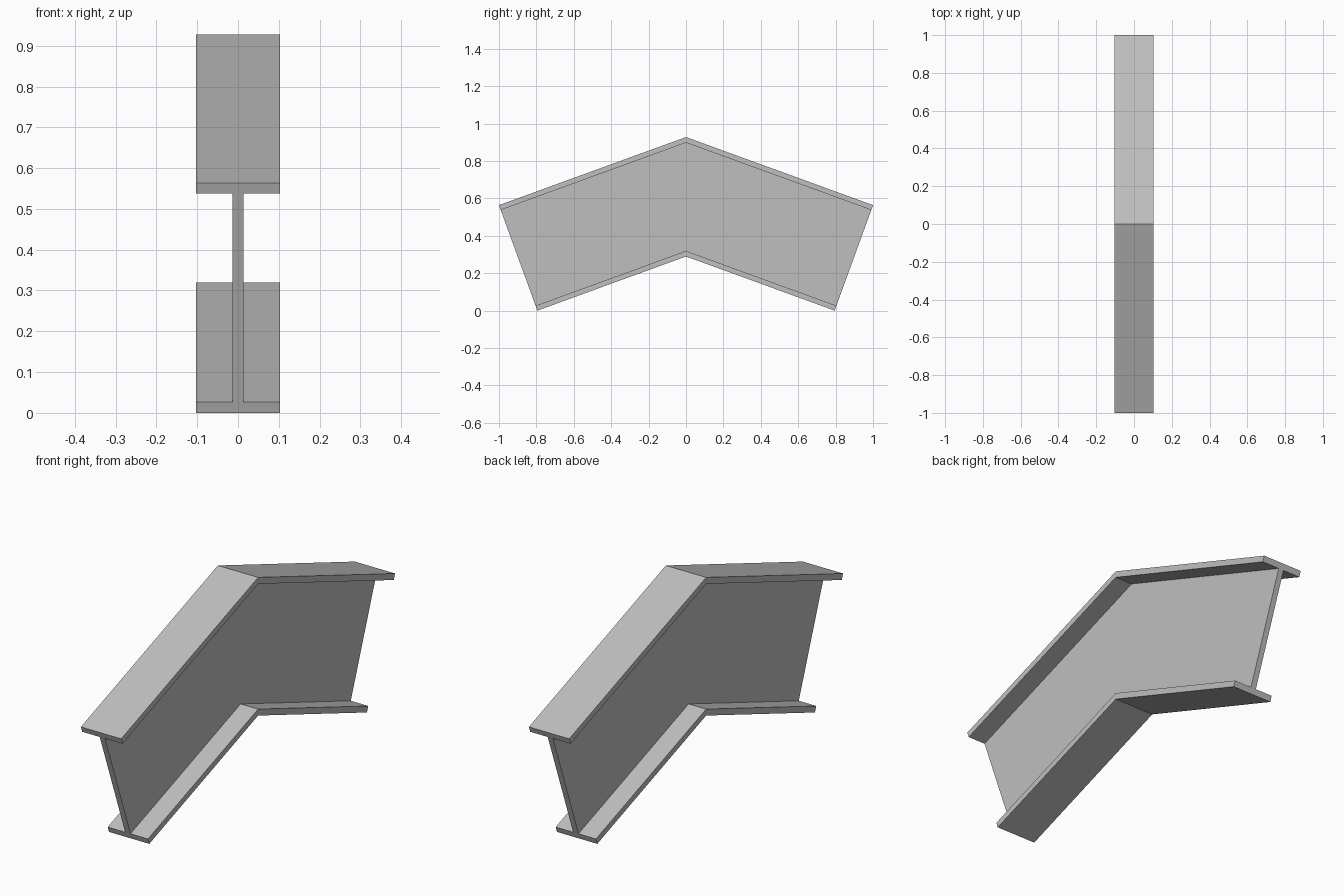
import bpy
import bmesh
from math import radians, sin, cos, tan

cube = bpy.data.objects.get("Cube")
if cube:
    bpy.data.objects.remove(cube, do_unlink=True)

PITCH = radians(20)
DEPTH = 0.6       # beam depth, square to its slope
FLANGE = 0.028    # flange thickness
HALF_WIDTH = 0.103
HALF_WEB = 0.0135
END_TOP = DEPTH * cos(PITCH)
APEX = END_TOP + tan(PITCH)

steel = bpy.data.materials.new("grey steel")
steel.use_nodes = True
GREY = (0.52, 0.52, 0.52, 1)
steel.diffuse_color = GREY
steel.node_tree.nodes["Principled BSDF"].inputs["Base Color"].default_value = GREY


def bent_line(d):
    """Points from front end over the bend to the back end, d below the top."""
    y, z = 1 - d * sin(PITCH), END_TOP - d * cos(PITCH)
    return [(-y, z), (0, APEX - d / cos(PITCH)), (y, z)]


def bent_plate(name, top, bottom, half):
    """Mitred plate between two depths, extruded across x."""
    outline = bent_line(top) + bent_line(bottom)[::-1]
    bm = bmesh.new()
    rings = [[bm.verts.new((x, y, z)) for y, z in outline] for x in (-half, half)]
    n = len(outline)
    for ring in rings:
        bm.faces.new((ring[0], ring[1], ring[4], ring[5]))
        bm.faces.new((ring[1], ring[2], ring[3], ring[4]))
    for i in range(n):
        j = (i + 1) % n
        bm.faces.new((rings[0][i], rings[0][j], rings[1][j], rings[1][i]))
    bmesh.ops.recalc_face_normals(bm, faces=bm.faces)
    mesh = bpy.data.meshes.new(name)
    bm.to_mesh(mesh)
    bm.free()
    mesh.materials.append(steel)
    obj = bpy.data.objects.new(name, mesh)
    bpy.context.collection.objects.link(obj)


# Two flanges joined by the web
bent_plate("top_flange", 0, FLANGE, HALF_WIDTH)
bent_plate("web", FLANGE, DEPTH - FLANGE, HALF_WEB)
bent_plate("bottom_flange", DEPTH - FLANGE, DEPTH, HALF_WIDTH)
